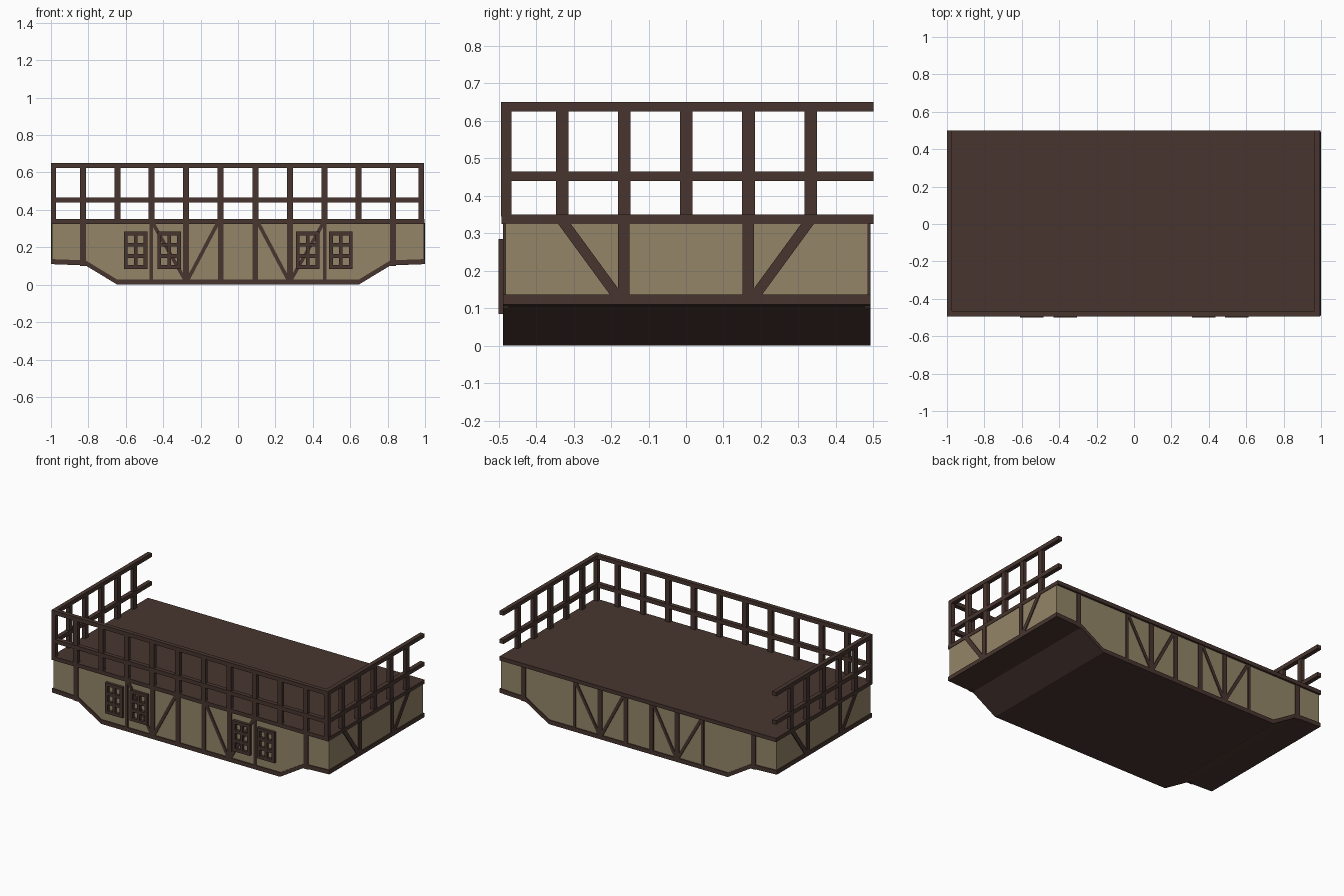
import bpy, bmesh
from mathutils import Vector

if "Cube" in bpy.data.objects:
    bpy.data.objects.remove(bpy.data.objects["Cube"])


def material(name, rgb):
    m = bpy.data.materials.new(name)
    m.diffuse_color = (*rgb, 1)
    m.use_nodes = True
    m.node_tree.nodes["Principled BSDF"].inputs["Base Color"].default_value = m.diffuse_color
    return m


WOOD = material("dark wood", (0.065, 0.036, 0.028))
PLASTER = material("tan plaster", (0.295, 0.235, 0.138))


def prism(bm, pts, axis, a, b):
    """Extrude a 2D outline from a to b; axis 'y' uses (x, z), axis 'x' uses (y, z)."""
    def co(p, d):
        return (p[0], d, p[1]) if axis == 'y' else (d, p[0], p[1])
    va = [bm.verts.new(co(p, a)) for p in pts]
    vb = [bm.verts.new(co(p, b)) for p in pts]
    bm.faces.new(va)
    bm.faces.new(vb[::-1])
    n = len(pts)
    for i in range(n):
        j = (i + 1) % n
        bm.faces.new((va[i], vb[i], vb[j], va[j]))


def box(bm, x0, x1, y0, y1, z0, z1):
    prism(bm, [(x0, z0), (x1, z0), (x1, z1), (x0, z1)], 'y', y0, y1)


def brace(bm, p, q, w, axis, a, b):
    """Slanted strip with horizontal ends, w is the horizontal width."""
    h = w / 2
    prism(bm, [(p[0] - h, p[1]), (p[0] + h, p[1]),
               (q[0] + h, q[1]), (q[0] - h, q[1])], axis, a, b)


def finish(name, bm, mat):
    bmesh.ops.recalc_face_normals(bm, faces=bm.faces)
    me = bpy.data.meshes.new(name)
    bm.to_mesh(me)
    bm.free()
    me.materials.append(mat)
    ob = bpy.data.objects.new(name, me)
    bpy.context.collection.objects.link(ob)
    return ob


Y0, Y1 = -0.482, 0.486          # plaster wall planes
XE = 0.994                      # plaster end planes
OUT = 0.006                     # how far timbers stand proud
KEEL = [(-1, 0.11), (-0.815, 0.103), (-0.645, 0), (0.645, 0), (0.815, 0.103), (1, 0.11)]
T = 0.027                       # sill thickness

# plaster walls
bm = bmesh.new()
prism(bm, [(max(-XE, min(XE, x)), z + 0.012) for x, z in KEEL] + [(XE, 0.335), (-XE, 0.335)],
      'y', Y0, Y1)
finish("plaster_walls", bm, PLASTER)

# bottom shell and sill beam following the stepped underside
bm = bmesh.new()
prism(bm, KEEL + [(x, z + T) for x, z in reversed(KEEL)], 'y', Y0 - OUT, Y1 + OUT)
finish("bottom_sill", bm, WOOD)

# deck slab
bm = bmesh.new()
box(bm, -1, 0.997, -0.492, 0.5, 0.325, 0.35)
finish("deck", bm, WOOD)

# timbers on the front and back walls
for name, a, b in (("front_timbers", Y0 - OUT, Y0 + 0.01), ("back_timbers", Y1 - 0.01, Y1 + OUT)):
    bm = bmesh.new()
    for s in (-1, 1):
        for x, w, z in ((0.829, 0.032, 0.1), (0.463, 0.018, 0.01),
                        (0.278, 0.032, 0.01), (0.093, 0.03, 0.01)):
            box(bm, s * x - w / 2, s * x + w / 2, a, b, z, 0.33)
        brace(bm, (s * 0.28, 0.02), (s * 0.456, 0.33), 0.022, 'y', a, b)
        brace(bm, (s * 0.272, 0.02), (s * 0.108, 0.33), 0.022, 'y', a, b)
    finish(name, bm, WOOD)

# timbers on the two ends
for name, s in (("left_timbers", -1), ("right_timbers", 1)):
    bm = bmesh.new()
    a, b = sorted((s * (XE - 0.01), s * 1.0))
    for t in (-1, 1):
        y0, y1 = sorted((t * 0.151, t * 0.181))
        box(bm, a, b, y0, y1, 0.115, 0.33)
        brace(bm, (t * 0.178, 0.125), (t * 0.328, 0.33), 0.034, 'x', a, b)
    finish(name, bm, WOOD)

# lattice windows on the front
for i, xc in enumerate((-0.547, -0.368, 0.372, 0.55)):
    bm = bmesh.new()
    a, b, h, z0, z1 = -0.5, Y0 + 0.005, 0.063, 0.084, 0.284
    for s in (-1, 1):
        e0, e1 = sorted((s * (h - 0.02), s * h))
        box(bm, xc + e0, xc + e1, a, b, z0, z1)
    for c, w in ((z0 + 0.01, 0.02), (z1 - 0.01, 0.02), (0.154, 0.02), (0.214, 0.02)):
        box(bm, xc - h + 0.02, xc + h - 0.02, a, b, c - w / 2, c + w / 2)
    box(bm, xc - 0.009, xc + 0.009, a, b, z0 + 0.02, z1 - 0.02)
    finish(f"window_{i + 1}", bm, WOOD)

# railing around the front and both ends, open at the back
RW = 0.028
RAILS = ((0.439, 0.465), (0.624, 0.65))
bm = bmesh.new()
for z0, z1 in RAILS:
    box(bm, -1, 0.994, -0.494, -0.494 + RW, z0, z1)
for s in (-1, 1):
    for x in (0.093, 0.278, 0.463, 0.645, 0.829):
        box(bm, s * x - 0.016, s * x + 0.016, -0.492, -0.468, 0.345, 0.63)
    xc = -0.986 if s < 0 else 0.98
    box(bm, xc - 0.014, xc + 0.014, -0.494, -0.494 + RW, 0.345, 0.63)
finish("front_railing", bm, WOOD)

for name, x0 in (("left_railing", -1), ("right_railing", 0.966)):
    bm = bmesh.new()
    for z0, z1 in RAILS:
        box(bm, x0, x0 + RW, -0.494 + RW, 0.5, z0, z1)
    for y in (-0.33, -0.165, 0.001, 0.167, 0.333):
        box(bm, x0 + 0.002, x0 + RW - 0.002, y - 0.017, y + 0.017, 0.345, 0.63)
    finish(name, bm, WOOD)
